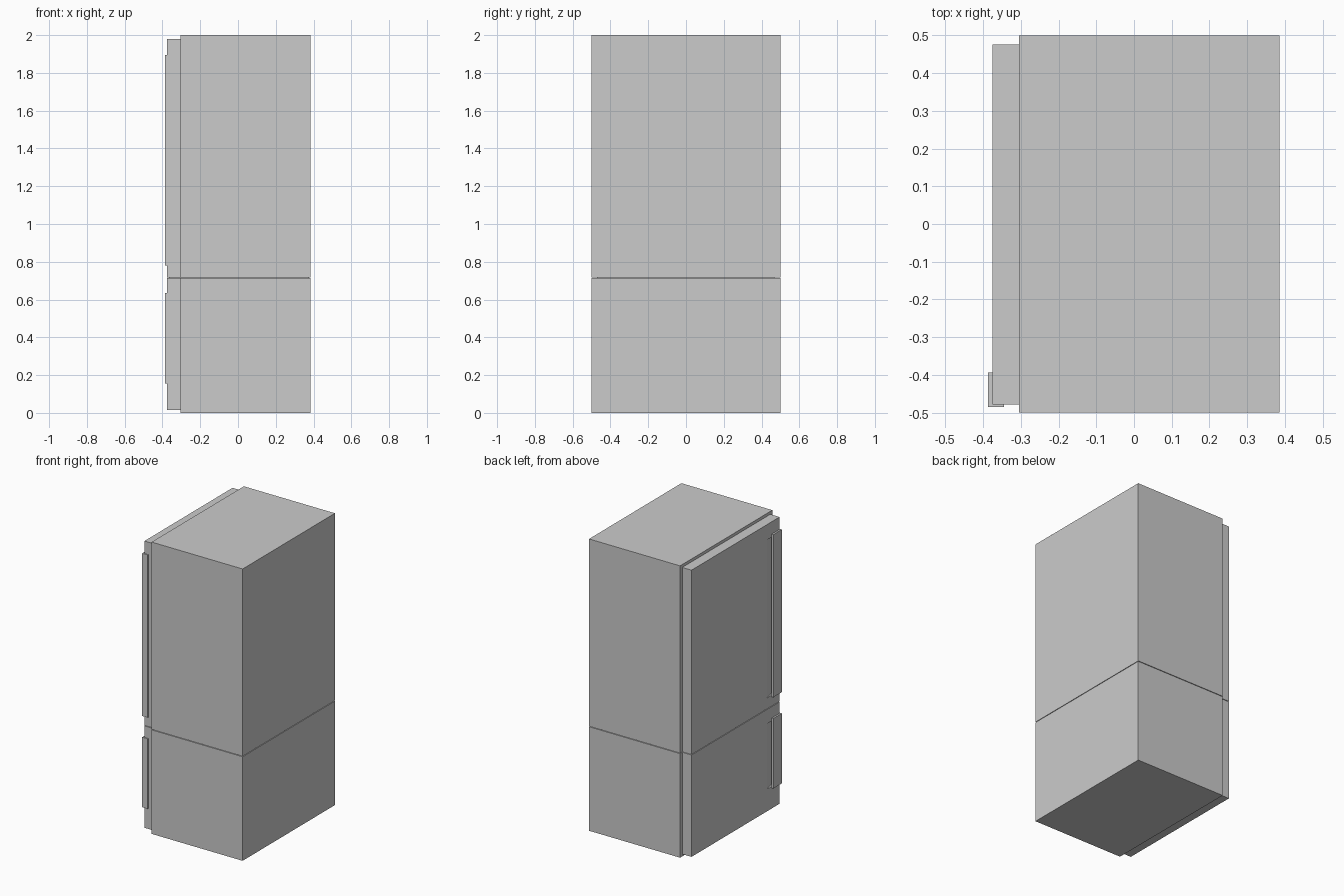
import bpy, bmesh

if "Cube" in bpy.data.objects:
    bpy.data.objects.remove(bpy.data.objects["Cube"])

SEAM, GAP = 0.715, 0.002          # split between fridge and freezer
BODY_X, DOOR_X = -0.305, -0.375   # cabinet front plane, door front plane


def prism(name, outline, z0, z1):
    """Extrude an xy outline between two heights."""
    bm = bmesh.new()
    face = bm.faces.new([bm.verts.new((x, y, z0)) for x, y in outline])
    ext = bmesh.ops.extrude_face_region(bm, geom=[face])
    top = [v for v in ext["geom"] if isinstance(v, bmesh.types.BMVert)]
    bmesh.ops.translate(bm, verts=top, vec=(0, 0, z1 - z0))
    bmesh.ops.recalc_face_normals(bm, faces=bm.faces)
    mesh = bpy.data.meshes.new(name)
    bm.to_mesh(mesh)
    bm.free()
    obj = bpy.data.objects.new(name, mesh)
    bpy.context.collection.objects.link(obj)
    return obj


def box(name, x0, x1, y0, y1, z0, z1):
    return prism(name, [(x0, y0), (x1, y0), (x1, y1), (x0, y1)], z0, z1)


def compartment(name, body_z, door_z, handle_z):
    # Cabinet section
    box(name + "_cabinet", BODY_X, 0.385, -0.5, 0.5, *body_z)

    # Door with a wedge-shaped finger recess
    door = box(name + "_door", DOOR_X, BODY_X, -0.478, 0.476, *door_z)
    h0, h1 = handle_z
    wedge = [(DOOR_X - 0.005, -0.319), (-0.345, -0.46), (DOOR_X - 0.005, -0.46)]
    cutter = prism(name + "_recess_cutter", wedge, h0 + 0.012, h1 - 0.02)
    cutter.hide_render = True
    cutter.display_type = 'WIRE'
    mod = door.modifiers.new("finger_recess", 'BOOLEAN')
    mod.operation = 'DIFFERENCE'
    mod.solver = 'EXACT'
    mod.object = cutter
    bpy.context.view_layer.objects.active = door
    bpy.ops.object.modifier_apply(modifier=mod.name)
    bpy.data.objects.remove(cutter)

    # L-shaped handle wrapping the door edge
    profile = [(-0.387, -0.393), (-0.387, -0.485), (-0.345, -0.485),
               (-0.345, -0.478), (DOOR_X, -0.478), (DOOR_X, -0.393)]
    prism(name + "_handle", profile, h0, h1)


compartment("freezer", (0, SEAM - GAP), (0.015, SEAM - GAP), (0.155, 0.635))
compartment("fridge", (SEAM + GAP, 2), (SEAM + GAP, 1.98), (0.78, 1.895))

# Inset strip closing the seam
box("seam_strip", DOOR_X + 0.01, 0.375, -0.47, 0.468, SEAM - GAP, SEAM + GAP)
